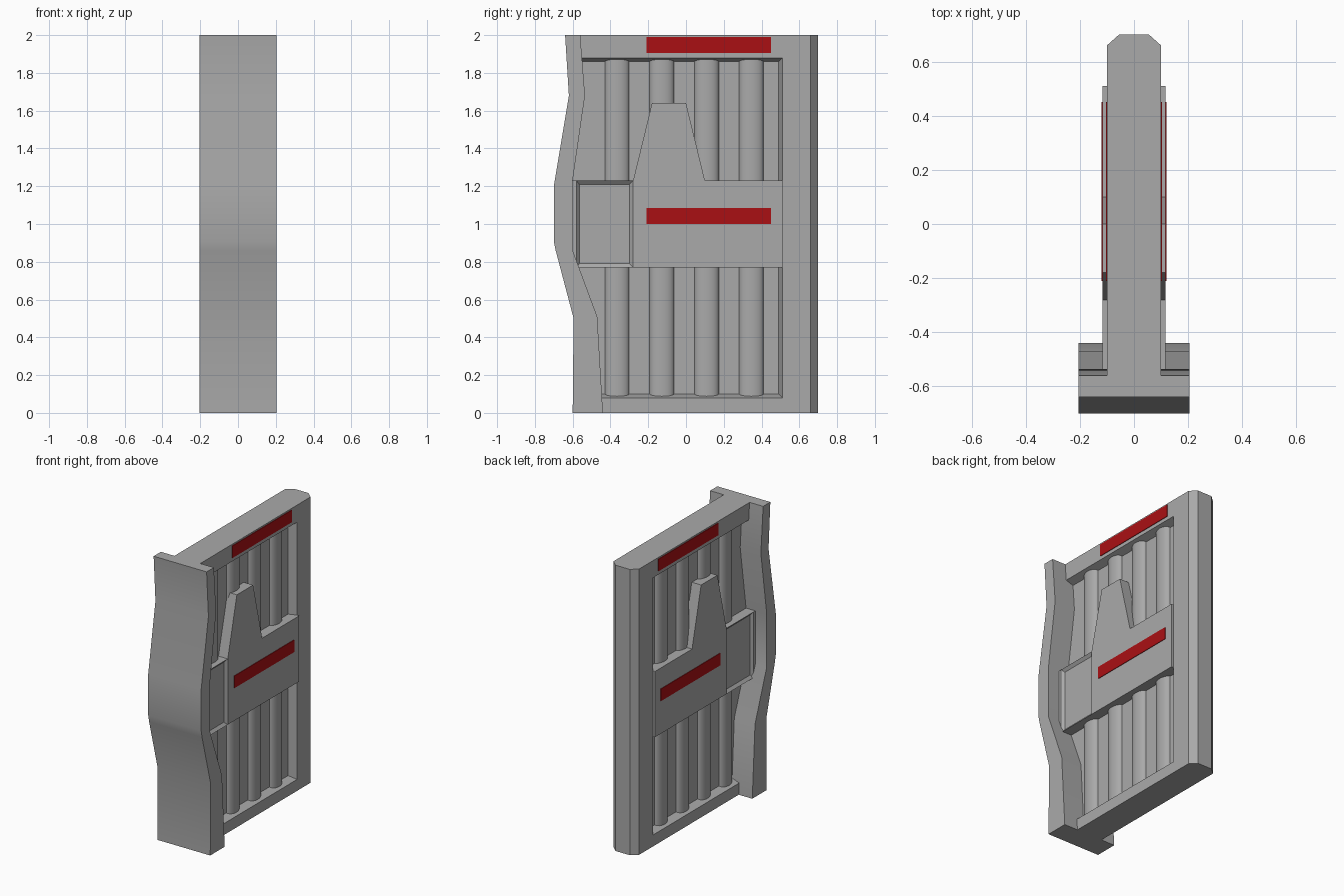
import bpy
import math
from mathutils import Vector

old = bpy.data.objects.get("Cube")
if old:
    bpy.data.objects.remove(old, do_unlink=True)


def material(name, rgb):
    m = bpy.data.materials.new(name)
    m.use_nodes = True
    m.diffuse_color = (*rgb, 1)
    m.node_tree.nodes["Principled BSDF"].inputs["Base Color"].default_value = (*rgb, 1)
    return m


GREY = material("panel grey", (0.4, 0.4, 0.4))
RED = material("stripe red", (0.4, 0.005, 0.007))


def extrude(name, profile, axis, lo, hi, mat=GREY, smooth=None):
    """Extrude a closed 2D profile along an axis; profile axes keep x, y, z order."""
    n = len(profile)
    verts = []
    for level in (lo, hi):
        for p in profile:
            v = list(p)
            v.insert(axis, level)
            verts.append(v)
    faces = [tuple(range(n)), tuple(range(n, 2 * n))]
    faces += [(i, (i + 1) % n, n + (i + 1) % n, n + i) for i in range(n)]
    return build(name, verts, faces, mat, smooth)


def build(name, verts, faces, mat=GREY, smooth=None):
    mesh = bpy.data.meshes.new(name)
    mesh.from_pydata(verts, [], faces)
    mesh.materials.append(mat)
    ob = bpy.data.objects.new(name, mesh)
    bpy.context.collection.objects.link(ob)
    bpy.ops.object.select_all(action='DESELECT')
    ob.select_set(True)
    bpy.context.view_layer.objects.active = ob
    bpy.ops.object.mode_set(mode='EDIT')
    bpy.ops.mesh.select_all(action='SELECT')
    bpy.ops.mesh.normals_make_consistent(inside=False)
    bpy.ops.object.mode_set(mode='OBJECT')
    if smooth:
        bpy.ops.object.shade_smooth_by_angle(angle=math.radians(smooth))
    return ob


def mirrored(points):
    """Close a half outline symmetrically about x = 0."""
    return points + [(-x, v) for x, v in reversed(points)]


def rect(a, b, c, d):
    return [(a, c), (b, c), (b, d), (a, d)]


SKIN, FLOOR, RAISED = 0.10, 0.045, 0.117   # half thicknesses
X, Y, Z = 0, 1, 2

# Wavy front cover
front = [(-0.6, 0), (-0.595, 0.5), (-0.69, 0.86), (-0.7, 0.91), (-0.7, 1.2),
         (-0.62, 1.68), (-0.64, 2)]
back = [(-0.56, 2), (-0.535, 1.68), (-0.6, 1.23), (-0.6, 0.86), (-0.47, 0.51), (-0.44, 0)]
extrude("front_cover", front + back, X, -0.205, 0.205, smooth=30)

# Thin core behind the cover, framed by two bars and a chamfered post
core = [(y - 0.02, z) for y, z in back]
extrude("core", core + [(0.6, 0), (0.6, 2)], X, -FLOOR, FLOOR)
extrude("top_bar", mirrored([(SKIN, 2), (SKIN, 1.88), (FLOOR, 1.86)]), Y, -0.56, 0.6)
extrude("bottom_bar", mirrored([(SKIN, 0), (SKIN, 0.08), (FLOOR, 0.1)]), Y, -0.46, 0.6)
extrude("back_post", mirrored([(FLOOR, 0.49), (SKIN, 0.51), (SKIN, 0.66), (0.055, 0.7)]),
        Z, 0, 2)

# Raised plate with a tapered tab, as half outlines in y and z
PLATE = [(-0.28, 0.77), (0.51, 0.77), (0.51, 1.23), (0.1, 1.23), (0, 1.64),
         (-0.18, 1.64), (-0.28, 1.23)]

for side, s in (("left", 1), ("right", -1)):
    # Rounded vertical ribs in the recess
    for i in range(4):
        c = -0.365 + i * 0.237
        arc = [(s * (FLOOR - 0.002 + 0.035 * math.sin(math.pi * k / 12)),
                c - 0.065 * math.cos(math.pi * k / 12)) for k in range(13)]
        extrude(f"{side}_rib_{i + 1}", arc, Z, 0.07, 1.89, smooth=40)

    extrude(f"{side}_plate", PLATE, X, s * 0.03, s * RAISED)

    # Dished grip pad between plate and cover
    base = rect(-0.6, -0.28, 0.77, 1.23)
    rim = rect(-0.58, -0.28, 0.77, 1.23)
    dish = rect(-0.565, -0.3, 0.79, 1.21)
    loops = [(0.03, base), (RAISED, base), (RAISED, rim), (0.1, dish)]
    verts = [(s * x, y, z) for x, loop in loops for y, z in loop]
    faces = [(0, 1, 2, 3), (12, 13, 14, 15)]
    faces += [(4 * r + i, 4 * r + (i + 1) % 4, 4 * r + 4 + (i + 1) % 4, 4 * r + 4 + i)
              for r in range(3) for i in range(4)]
    build(f"{side}_grip_pad", verts, faces)

    # Red stripes
    for label, x, z in (("upper", SKIN, 1.905), ("lower", RAISED, 1.0)):
        extrude(f"{side}_{label}_stripe", rect(-0.21, 0.45, z, z + 0.085), X,
                s * (x - 0.002), s * (x + 0.004), RED)
